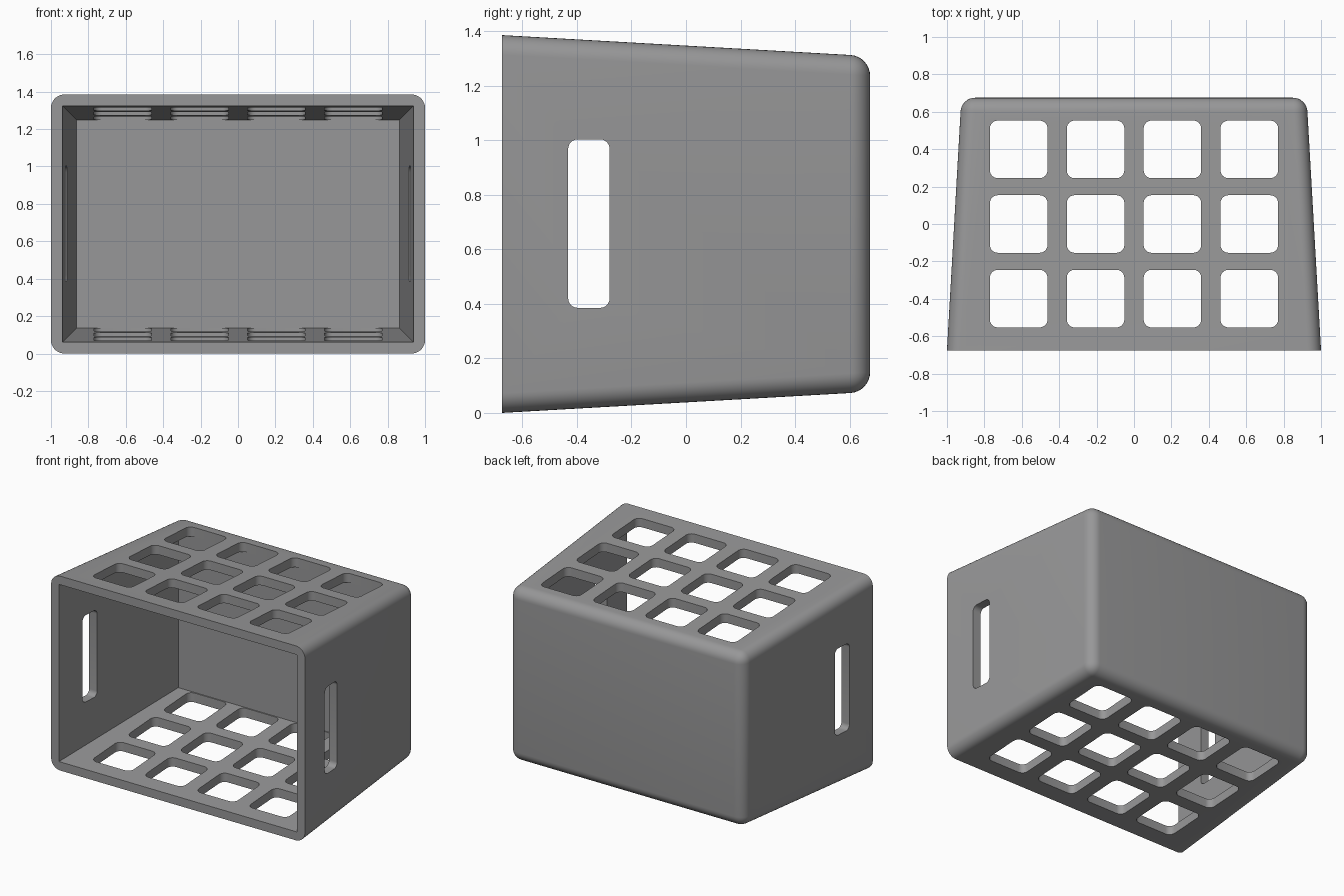
import bpy, bmesh, math

if "Cube" in bpy.data.objects:
    bpy.data.objects.remove(bpy.data.objects["Cube"])

MID_Z = 0.6925
FRONT, BACK = -0.675, 0.675


def make_object(name, bm):
    bmesh.ops.recalc_face_normals(bm, faces=bm.faces)
    mesh = bpy.data.meshes.new(name)
    bm.to_mesh(mesh)
    bm.free()
    obj = bpy.data.objects.new(name, mesh)
    bpy.context.collection.objects.link(obj)
    return obj


def tapered_box(name, y0, half0, y1, half1, radius=0):
    """Box narrowing from y0 to y1; half sizes are (x, z). Rounds all but the front rim."""
    bm = bmesh.new()
    bmesh.ops.create_cube(bm, size=2)
    for v in bm.verts:
        y, (hx, hz) = (y0, half0) if v.co.y < 0 else (y1, half1)
        v.co = (v.co.x * hx, y, MID_Z + v.co.z * hz)
    if radius:
        edges = [e for e in bm.edges if any(v.co.y > 0 for v in e.verts)]
        bmesh.ops.bevel(bm, geom=edges, offset=radius, segments=8,
                        profile=0.5, affect='EDGES')
    return make_object(name, bm)


def add_rounded_block(bm, centre, size, axis, radius):
    """Block whose four edges along the given axis are rounded."""
    verts = bmesh.ops.create_cube(bm, size=1)["verts"]
    for v in verts:
        v.co = [c + s * p for c, s, p in zip(centre, size, v.co)]
    edges = {e for v in verts for e in v.link_edges
             if abs(e.verts[0].co[axis] - e.verts[1].co[axis]) > 1e-4}
    bmesh.ops.bevel(bm, geom=list(edges), offset=radius, segments=6,
                    profile=0.5, affect='EDGES')


def cut(target, cutter):
    cutter.hide_render = True
    mod = target.modifiers.new("cut", 'BOOLEAN')
    mod.operation = 'DIFFERENCE'
    mod.solver = 'EXACT'
    mod.object = cutter
    bpy.context.view_layer.objects.active = target
    bpy.ops.object.modifier_apply(modifier=mod.name)
    bpy.data.objects.remove(cutter, do_unlink=True)


# Tapered outer shell with rounded edges, open at the front
crate = tapered_box("crate", FRONT, (1.0, MID_Z), BACK, (0.923, 0.6155), 0.072)
grey = bpy.data.materials.new("dark_grey")
grey.diffuse_color = (0.311, 0.311, 0.315, 1)
grey.use_nodes = True
grey.node_tree.nodes["Principled BSDF"].inputs["Base Color"].default_value = grey.diffuse_color
crate.data.materials.append(grey)

# Sharp-cornered cavity, extended past the front rim along the same taper
cavity = tapered_box("cavity_cutter", FRONT - 0.1, (0.944, 0.637), 0.56, (0.863, 0.556))
cut(crate, cavity)

# Grid of square openings through top and bottom
bm = bmesh.new()
for col in range(4):
    for row in range(3):
        centre = ((col - 1.5) * 0.411, (row - 1) * 0.399, MID_Z)
        add_rounded_block(bm, centre, (0.308, 0.308, 2), 2, 0.042)
cut(crate, make_object("grid_cutter", bm))

# Hand slots through both sides
bm = bmesh.new()
add_rounded_block(bm, (0, -0.356, 0.694), (3, 0.152, 0.618), 0, 0.035)
cut(crate, make_object("slot_cutter", bm))

# Smooth the rounded edges, keep the rims sharp
crate.select_set(True)
bpy.context.view_layer.objects.active = crate
bpy.ops.object.shade_smooth_by_angle(angle=math.radians(30))
